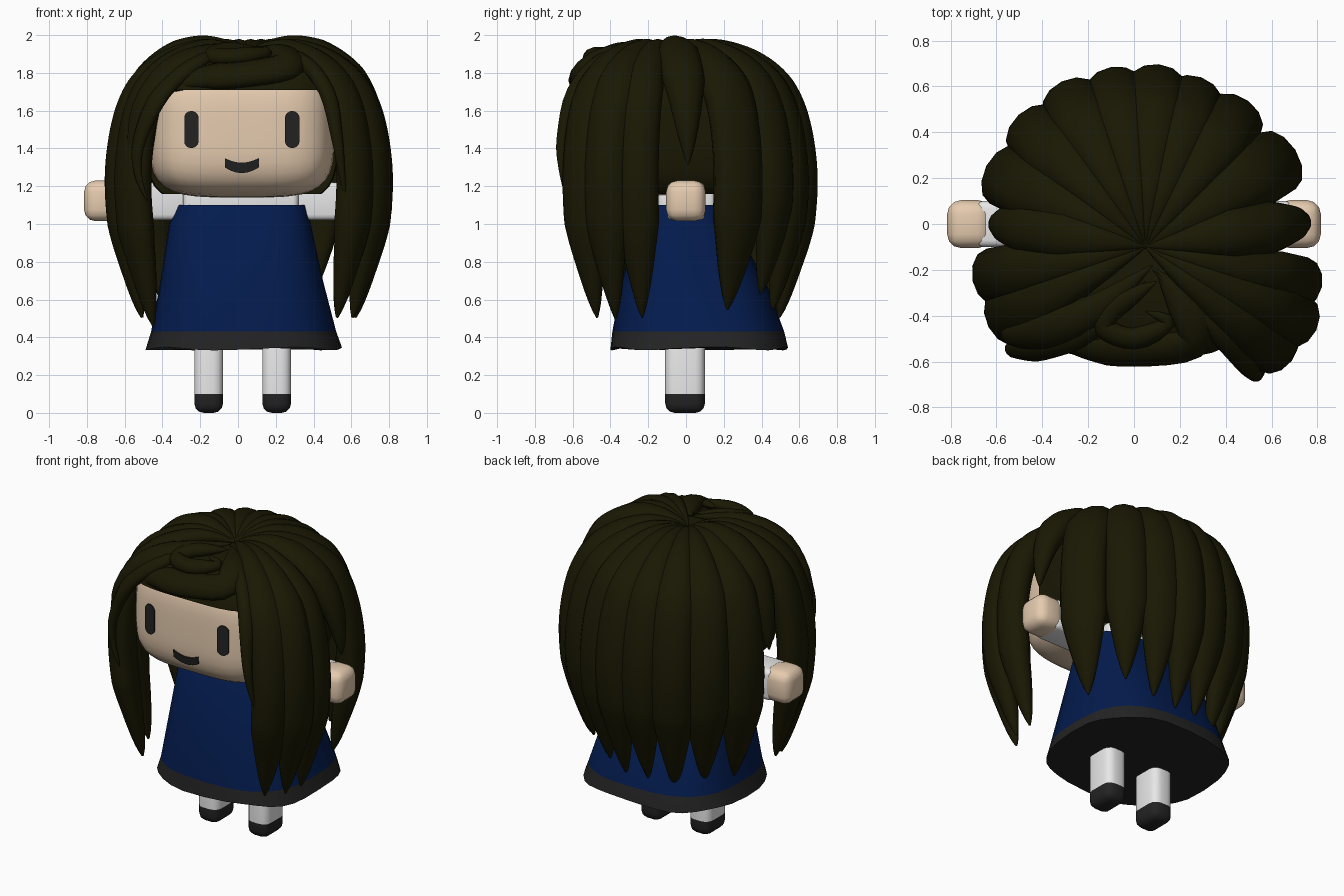
import bpy, bmesh
from math import sin, cos, pi, radians, copysign
from mathutils import Vector

cube = bpy.data.objects.get("Cube")
if cube:
    bpy.data.objects.remove(cube, do_unlink=True)


def material(name, color):
    m = bpy.data.materials.new(name)
    m.use_nodes = True
    m.diffuse_color = (*color, 1)
    m.node_tree.nodes["Principled BSDF"].inputs["Base Color"].default_value = (*color, 1)
    return m


HAIR = material("dark olive hair", (0.01, 0.009, 0.001))
SKIN = material("skin", (0.79, 0.6, 0.43))
WHITE = material("white cloth", (0.8, 0.8, 0.8))
BLUE = material("blue dress", (0.001, 0.011, 0.075))
BLACK = material("soft black", (0.017, 0.017, 0.018))


def finish(name, bm, mats, angle=40):
    bmesh.ops.recalc_face_normals(bm, faces=bm.faces)
    me = bpy.data.meshes.new(name)
    bm.to_mesh(me)
    bm.free()
    for m in mats:
        me.materials.append(m)
    me.shade_smooth()
    me.set_sharp_from_angle(angle=radians(angle))
    ob = bpy.data.objects.new(name, me)
    bpy.context.collection.objects.link(ob)


def clip(bm, co, no):
    """Cut away everything on the normal side of a plane and close the hole."""
    geom = bm.verts[:] + bm.edges[:] + bm.faces[:]
    cut = bmesh.ops.bisect_plane(bm, geom=geom, plane_co=co, plane_no=no, clear_outer=True)
    edges = [e for e in cut["geom_cut"] if isinstance(e, bmesh.types.BMEdge)]
    bmesh.ops.holes_fill(bm, edges=edges)


def rounded_box(name, lo, hi, bevel, mats, split_z=None):
    bm = bmesh.new()
    bmesh.ops.create_cube(bm, size=1)
    for v in bm.verts:
        v.co = [l + (c + 0.5) * (h - l) for l, h, c in zip(lo, hi, v.co)]
    bmesh.ops.bevel(bm, geom=bm.edges[:], offset=bevel, segments=3, profile=0.5, affect="EDGES")
    if split_z is not None:
        geom = bm.verts[:] + bm.edges[:] + bm.faces[:]
        bmesh.ops.bisect_plane(bm, geom=geom, plane_co=(0, 0, split_z), plane_no=(0, 0, 1))
        for f in bm.faces:
            f.material_index = int(f.calc_center_median().z < split_z)
    finish(name, bm, mats)


# Head: a squarish rounded solid, also reused for the hair cap
HEAD, SIZE = Vector((0.02, -0.1, 1.5)), Vector((0.49, 0.475, 0.36))


def squarish(name, center, size, mat, planes=()):
    bm = bmesh.new()
    bmesh.ops.create_cube(bm, size=2)
    bmesh.ops.subdivide_edges(bm, edges=bm.edges[:], cuts=11, use_grid_fill=True)
    for v in bm.verts:
        k = sum(abs(c) ** 4 for c in v.co) ** 0.25
        v.co = [o + s * c / k for o, s, c in zip(center, size, v.co)]
    for co, no in planes:
        clip(bm, co, no)
    finish(name, bm, [mat])


squarish("head", HEAD, SIZE, SKIN)
cap = SIZE + Vector((0.02, 0.02, 0.04))
squarish("hair_cap_top", HEAD, cap, HAIR, [((0, 0, 1.71), (0, 0, -1))])
squarish("hair_cap_back", HEAD + Vector((0, 0.06, 0)), cap, HAIR,
         [((0, 0, 1.16), (0, 0, -1)), ((0, -0.26, 0), (0, -1, 0))])


# Face plates that follow the curve of the head
def face_plate(name, outline):
    bm = bmesh.new()
    verts = []
    for x, z in outline:
        k = 1 - abs((x - HEAD.x) / SIZE.x) ** 4 - abs((z - HEAD.z) / SIZE.z) ** 4
        verts.append(bm.verts.new((x, HEAD.y - SIZE.y * k ** 0.25 - 0.008, z)))
    face = bm.faces.new(verts)
    out = bmesh.ops.extrude_face_region(bm, geom=[face])
    for v in out["geom"]:
        if isinstance(v, bmesh.types.BMVert):
            v.co.y += 0.009
    finish(name, bm, [BLACK])


for side, ex in (("right", -0.247), ("left", 0.287)):
    pts = []
    for i in range(20):
        a = 2 * pi * (i + 0.5) / 20
        pts.append((ex + 0.038 * cos(a), 1.5 + 0.036 * sin(a) + (0.062 if sin(a) > 0 else -0.062)))
    face_plate(side + "_eye", pts)
steps = [i / 6 - 1 for i in range(13)]
face_plate("mouth", [(0.02 + 0.09 * t, 1.27 + 0.03 * t * t) for t in steps]
           + [(0.02 + 0.09 * t, 1.325 + 0.024 * t * t) for t in reversed(steps)])

# Torso, arms, hands, legs with shoes
rounded_box("shirt", (-0.29, -0.15, 1.03), (0.32, 0.155, 1.2), 0.03, [WHITE])
for side, s in (("right", -1), ("left", 1)):
    xs = sorted((s * 0.25, s * 0.69))
    rounded_box(side + "_sleeve", (xs[0], -0.1, 1.02), (xs[1], 0.1, 1.22), 0.03, [WHITE])
    xs = sorted((s * 0.62, s * 0.815))
    rounded_box(side + "_hand", (xs[0], -0.105, 1.015), (xs[1], 0.104, 1.23), 0.06, [SKIN])
    x = 0.025 + s * 0.18
    rounded_box(side + "_leg", (x - 0.076, -0.11, 0), (x + 0.076, 0.1, 0.5), 0.05,
                [WHITE, BLACK], split_z=0.1)

# Dress: flared squarish rings with a wavy dark hem
bm = bmesh.new()
N = 32
rings = []
for z, cx, cy, rx, ry, e in ((0.34, 0.03, 0.07, 0.52, 0.47, 0.72), (0.43, 0.03, 0.065, 0.49, 0.455, 0.72),
                             (0.7, 0.02, 0.04, 0.43, 0.38, 0.7), (1.0, 0.01, 0, 0.375, 0.25, 0.65),
                             (1.1, 0.02, 0, 0.345, 0.2, 0.6)):
    ring = []
    for i in range(N):
        a = 2 * pi * i / N
        c, s = (copysign(abs(f) ** e, f) for f in (cos(a), sin(a)))
        wave = 0.009 * sin(5 * a + 1) if z < 0.4 else 0
        ring.append(bm.verts.new((cx + rx * c, cy + ry * s, z + wave)))
    rings.append(ring)
for k in range(len(rings) - 1):
    for i in range(N):
        j = (i + 1) % N
        f = bm.faces.new((rings[k][i], rings[k][j], rings[k + 1][j], rings[k + 1][i]))
        f.material_index = int(k == 0)
bm.faces.new(rings[0]).material_index = 1
bm.faces.new(rings[-1])
finish("dress", bm, [BLUE, BLACK])


# Hair strands: oval sections swept along a smooth path
def smooth_path(pts, sub=4):
    p = [Vector(q) for q in pts]
    p = [2 * p[0] - p[1]] + p + [2 * p[-1] - p[-2]]
    out = []
    for a, b, c, d in zip(p, p[1:], p[2:], p[3:]):
        for i in range(sub):
            t = i / sub
            out.append(0.5 * (2 * b + (c - a) * t + (2 * a - 5 * b + 4 * c - d) * t ** 2
                              + (3 * b - a - 3 * c + d) * t ** 3))
    return out + [p[-2]]


def strand(name, path, width, thick, root=0.35, tip=0.45, sides=12):
    bm = bmesh.new()
    length = [0]
    for a, b in zip(path, path[1:]):
        length.append(length[-1] + (b - a).length)
    rings = []
    for i, p in enumerate(path):
        s = length[i] / length[-1]
        t = (path[min(i + 1, len(path) - 1)] - path[max(i - 1, 0)]).normalized()
        n = p - Vector((0.03, -0.1, 1.3))
        n = (n - t * n.dot(t)).normalized()
        side = t.cross(n)
        k = max(0.04, min(1, (s / root) ** 0.8, ((1 - s) / tip) ** 0.7))
        rings.append([bm.verts.new(p + side * width * k * cos(2 * pi * j / sides)
                                   + n * thick * k ** 0.8 * sin(2 * pi * j / sides))
                      for j in range(sides)])
    for r, q in zip(rings, rings[1:]):
        for j in range(sides):
            h = (j + 1) % sides
            bm.faces.new((r[j], r[h], q[h], q[j]))
    bm.faces.new(rings[0])
    bm.faces.new(rings[-1])
    finish(name, bm, [HAIR], 60)


# Long locks fan out from the crown: angle, reach, tip height, half width
profile = smooth_path([(0, 0, 1.91), (0.2, 0, 1.935), (0.4, 0, 1.925), (0.64, 0, 1.85), (0.82, 0, 1.73),
                       (0.94, 0, 1.55), (1, 0, 1.28), (0.98, 0, 1), (0.91, 0, 0.75), (0.81, 0, 0.42)], 8)
locks = [(86, 0.79, 0.48, 0.125), (72, 0.77, 0.52, 0.125), (55, 0.77, 0.6, 0.13), (33, 0.77, 0.53, 0.145),
         (9, 0.79, 1.28, 0.115), (-13, 0.78, 0.47, 0.115), (-26, 0.82, 0.48, 0.12), (-38, 0.8, 0.5, 0.12),
         (101, 0.79, 0.47, 0.125), (117, 0.8, 0.45, 0.13), (134, 0.79, 0.47, 0.135), (153, 0.77, 0.5, 0.14),
         (171, 0.75, 1.28, 0.115), (191, 0.76, 0.48, 0.125), (207, 0.76, 0.46, 0.13)]
for i, (deg, reach, tip_z, w) in enumerate(locks):
    a = radians(deg)
    r = reach - 0.08
    path = [Vector((0.05 + cos(a) * p.x * r, -0.1 + sin(a) * p.x * r, p.z))
            for p in profile if p.z >= tip_z or p.x < 0.5]
    strand(f"hair_lock_{i + 1:02d}", path, w, 0.088, tip=0.45 if tip_z > 1 else 0.27)

# Thin strands framing the face
strand("right_face_strand", smooth_path([(0.05, -0.25, 1.93), (-0.19, -0.46, 1.87), (-0.4, -0.54, 1.7),
       (-0.52, -0.55, 1.45), (-0.53, -0.55, 1.27), (-0.48, -0.55, 1.12)]), 0.06, 0.04)
strand("left_face_strand", smooth_path([(0.08, -0.2, 1.94), (0.32, -0.43, 1.88), (0.47, -0.59, 1.7),
       (0.525, -0.655, 1.45), (0.545, -0.655, 1.3), (0.57, -0.63, 1.12)]), 0.045, 0.04)

# Swept fringe and the curl above it
strand("fringe", smooth_path([(0.1, -0.2, 1.93), (0.25, -0.4, 1.89), (0.25, -0.52, 1.83), (0, -0.55, 1.79),
       (-0.22, -0.53, 1.77), (-0.42, -0.48, 1.69)]), 0.085, 0.055, 0.2, 0.3)
strand("fringe_curl", smooth_path([(0.1, -0.25, 1.93), (-0.08, -0.36, 1.92), (-0.13, -0.45, 1.89),
       (0, -0.5, 1.89), (0.15, -0.43, 1.91), (0.05, -0.38, 1.93)]), 0.05, 0.04, 0.2, 0.3)
strand("fringe_sweep", smooth_path([(0.08, -0.18, 1.94), (-0.15, -0.36, 1.91), (-0.36, -0.46, 1.82),
       (-0.52, -0.49, 1.62), (-0.58, -0.48, 1.35)]), 0.08, 0.05)
